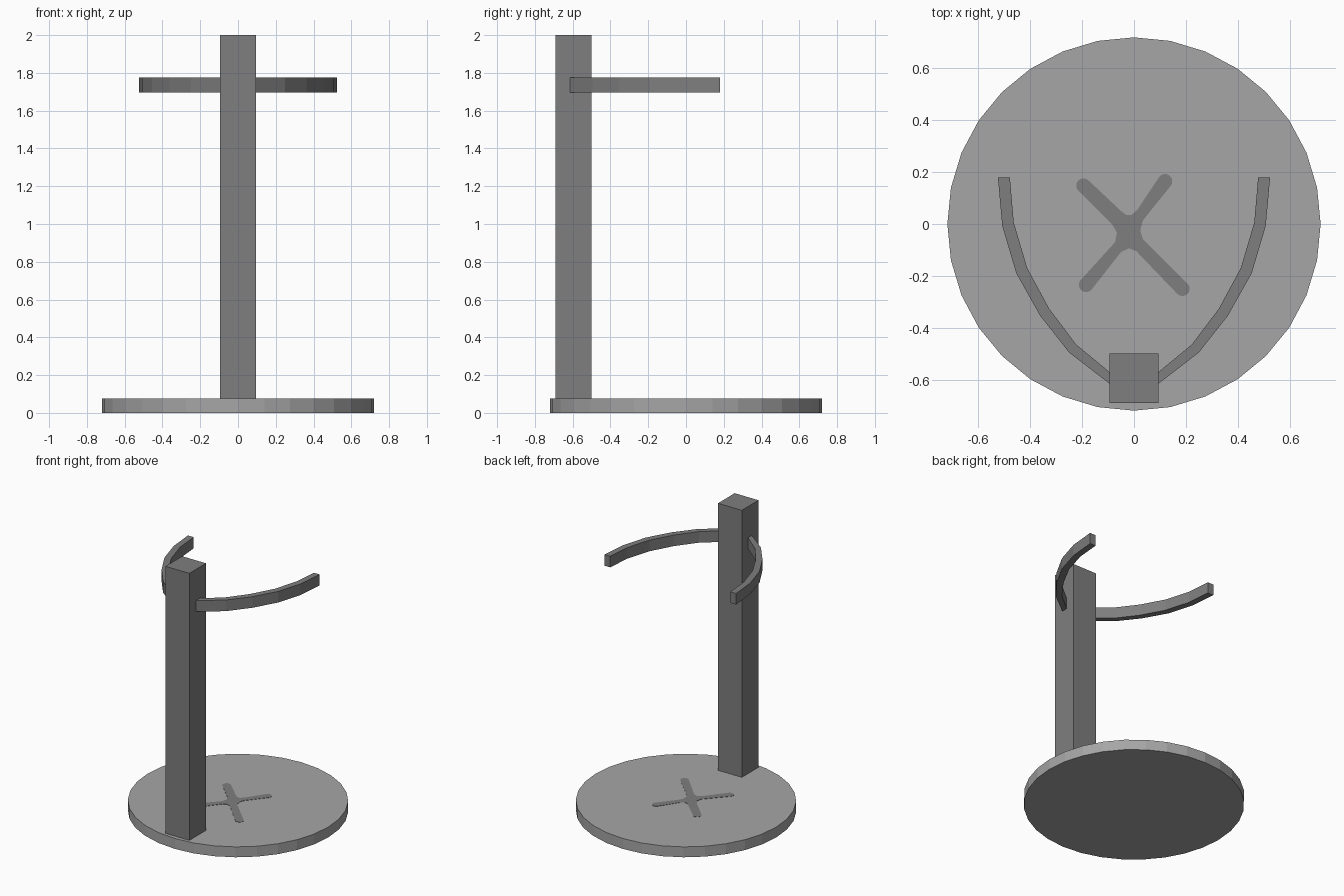
import bpy, bmesh, math
from mathutils import Vector

if "Cube" in bpy.data.objects:
    bpy.data.objects.remove(bpy.data.objects["Cube"])


def material(name, v):
    m = bpy.data.materials.new(name)
    m.diffuse_color = (v, v, v, 1)
    m.use_nodes = True
    m.node_tree.nodes["Principled BSDF"].inputs["Base Color"].default_value = m.diffuse_color
    return m


light_grey = material("light_grey", 0.38)
dark_grey = material("dark_grey", 0.21)


def prism(name, outline, z0, z1, mat):
    """Extrude a flat outline (x, y) from z0 up to z1."""
    bm = bmesh.new()
    face = bm.faces.new([bm.verts.new((x, y, z0)) for x, y in outline])
    ext = bmesh.ops.extrude_face_region(bm, geom=[face])
    for v in ext["geom"]:
        if isinstance(v, bmesh.types.BMVert):
            v.co.z = z1
    bmesh.ops.recalc_face_normals(bm, faces=bm.faces)
    me = bpy.data.meshes.new(name)
    bm.to_mesh(me)
    bm.free()
    me.materials.append(mat)
    ob = bpy.data.objects.new(name, me)
    bpy.context.collection.objects.link(ob)
    return ob


def strip(name, inner, outer, z0, z1, mat, side):
    """Curved bar with rectangular section between two rails."""
    bm = bmesh.new()
    rings = []
    for (ix, iy), (ox, oy) in zip(inner, outer):
        rings.append([bm.verts.new((side * x, y, z)) for x, y, z in
                      ((ix, iy, z0), (ox, oy, z0), (ox, oy, z1), (ix, iy, z1))])
    for a, b in zip(rings, rings[1:]):
        for i in range(4):
            j = (i + 1) % 4
            bm.faces.new((a[i], a[j], b[j], b[i]))
    bm.faces.new(rings[0])
    bm.faces.new(rings[-1])
    bmesh.ops.recalc_face_normals(bm, faces=bm.faces)
    me = bpy.data.meshes.new(name)
    bm.to_mesh(me)
    bm.free()
    me.materials.append(mat)
    ob = bpy.data.objects.new(name, me)
    bpy.context.collection.objects.link(ob)


# Round base, 32 sides
TOP = 0.075
prism("base", [(0.72 * math.cos(math.tau * i / 32), 0.72 * math.sin(math.tau * i / 32))
               for i in range(32)], 0, TOP, light_grey)

# Square post
prism("post", [(-0.095, -0.69), (0.095, -0.69), (0.095, -0.5), (-0.095, -0.5)],
      TOP, 2.0, dark_grey)

# Pair of curved arms
inner = [(0.08, -0.583), (0.223, -0.465), (0.327, -0.327), (0.412, -0.17),
         (0.464, 0.006), (0.479, 0.18)]
outer = [(0.08, -0.627), (0.25, -0.496), (0.362, -0.354), (0.454, -0.19),
         (0.508, -0.008), (0.525, 0.18)]
for label, side in (("left", -1), ("right", 1)):
    strip(label + "_arm", inner, outer, 1.695, 1.775, dark_grey, side)

# Painted cross on the base: rounded tips joined by filleted inner corners
centre = Vector((-0.02, -0.03))
limbs = [
    ((-0.195, 0.148), [(-0.085, 0.0), (-0.066, -0.033), (-0.073, -0.07)]),
    ((-0.185, -0.235), [(-0.05, -0.108), (-0.02, -0.094), (0.008, -0.104)]),
    ((0.187, -0.25), [(0.035, -0.06), (0.024, -0.025), (0.035, 0.015)]),
    ((0.12, 0.165), [(0.012, 0.054), (-0.01, 0.035), (-0.03, 0.035), (-0.05, 0.05)]),
]
outline = []
for tip, corner in limbs:
    d = Vector(tip) - centre
    a = math.atan2(d.y, d.x)
    for i in range(9):
        t = a - math.pi / 2 + math.pi * i / 8
        outline.append((tip[0] + 0.028 * math.cos(t), tip[1] + 0.028 * math.sin(t)))
    outline += corner
prism("cross_mark", outline, TOP - 0.002, TOP + 0.002, dark_grey)
